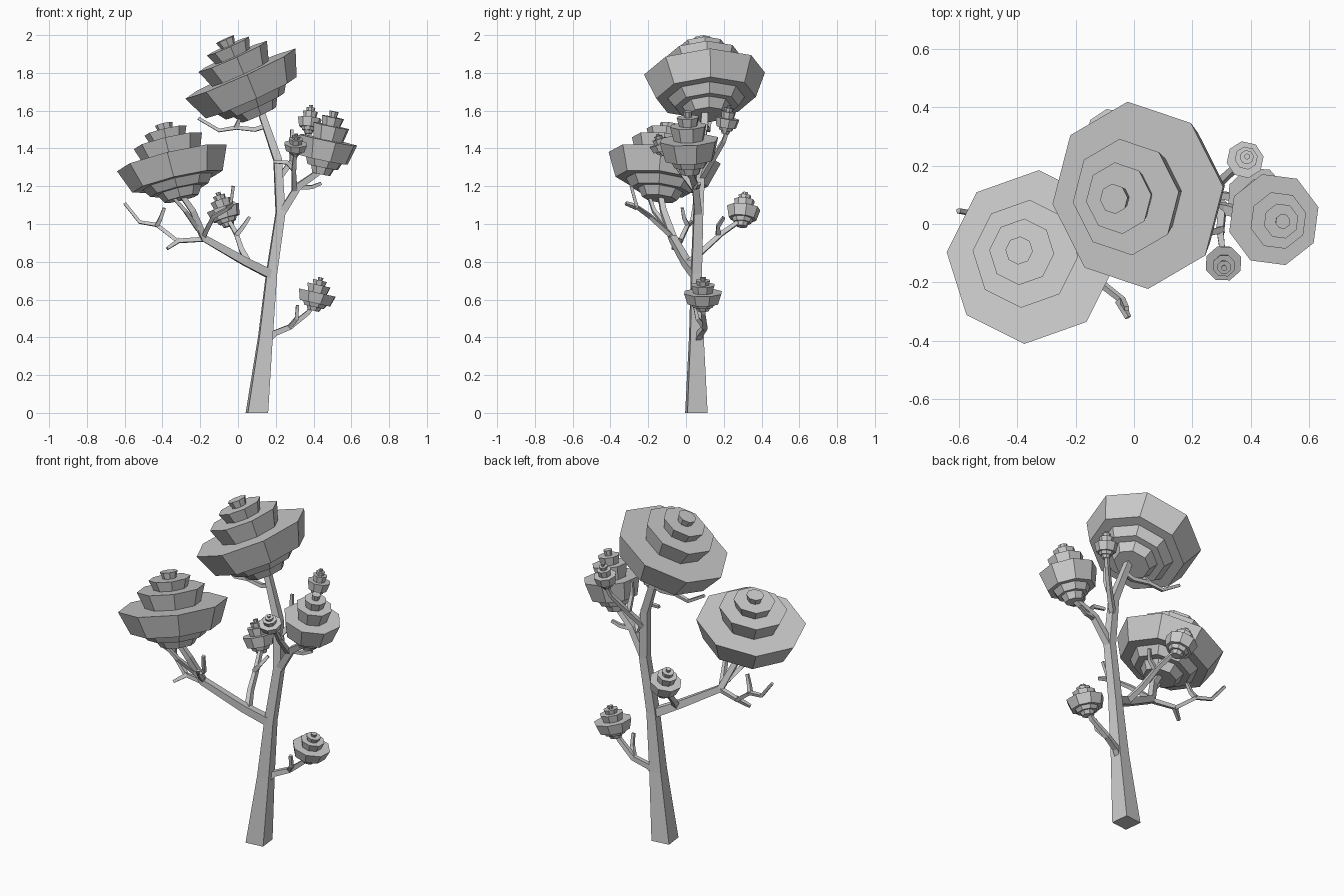
import bpy, bmesh, math
from mathutils import Vector, Matrix

cube = bpy.data.objects.get("Cube")
if cube:
    bpy.data.objects.remove(cube, do_unlink=True)

grey = bpy.data.materials.new("pale_grey")
grey.use_nodes = True
COLOUR = (0.6, 0.6, 0.6, 1)
grey.diffuse_color = COLOUR
grey.node_tree.nodes["Principled BSDF"].inputs["Base Color"].default_value = COLOUR


def finish(bm, name):
    bmesh.ops.recalc_face_normals(bm, faces=bm.faces)
    mesh = bpy.data.meshes.new(name)
    bm.to_mesh(mesh)
    bm.free()
    mesh.materials.append(grey)
    obj = bpy.data.objects.new(name, mesh)
    bpy.context.collection.objects.link(obj)
    return obj


def bridge(bm, rings):
    """Join equal rings of vertices into a closed, capped solid."""
    for a, b in zip(rings, rings[1:]):
        n = len(a)
        for i in range(n):
            bm.faces.new((a[i], a[(i + 1) % n], b[(i + 1) % n], b[i]))
    bm.faces.new(rings[0][::-1])
    bm.faces.new(rings[-1])


def branch(name, points, r0, r1, sides=4, radii=None, turn=0.9, flat_base=False):
    """Tapered faceted limb that follows a path."""
    pts = [Vector(p) for p in points]
    last = len(pts) - 1
    bm = bmesh.new()
    rings = []
    for k, p in enumerate(pts):
        t = (pts[min(k + 1, last)] - pts[max(k - 1, 0)]).normalized()
        if flat_base and k == 0:
            t = Vector((0, 0, 1))
        side = Vector((0, 1, 0)).cross(t).normalized()
        up = t.cross(side)
        r = radii[k] if radii else r0 + (r1 - r0) * k / last
        rings.append([bm.verts.new(p + r * (side * math.cos(a) + up * math.sin(a)))
                      for a in (turn + math.tau * i / sides for i in range(sides))])
    bridge(bm, rings)
    return finish(bm, name)


# Stacked tiers: bottom height, top height, bottom radius, top radius
TIERS = [(-.24, -.19, .10, .13), (-.19, -.14, .17, .205), (-.14, 0, .265, .322),
         (0, .10, .165, .20), (.10, .16, .10, .123), (.16, .20, .04, .052)]


def foliage(name, centre, axis, wide, tall, turn):
    """Eight-sided stepped crown, leaning along an axis."""
    bm = bmesh.new()
    turn = math.radians(turn)
    rings = []
    for z0, z1, r0, r1 in TIERS:
        for z, r in ((z0, r0), (z1, r1)):
            rings.append([bm.verts.new((r * wide * math.cos(a), r * wide * math.sin(a), z * tall))
                          for a in (turn + math.tau * i / 8 for i in range(8))])
    bridge(bm, rings)
    tilt = Vector((0, 0, 1)).rotation_difference(Vector(axis))
    bm.transform(Matrix.Translation(centre) @ tilt.to_matrix().to_4x4())
    return finish(bm, name)


# Trunk
branch("trunk", [(.1, .055, 0), (.145, .055, .4), (.178, .055, .74), (.225, .065, 1.06),
                 (.21, .08, 1.34), (.12, .1, 1.6)], 0, 0,
       radii=[.076, .05, .038, .034, .03, .024], flat_base=True)

# Main limbs
branch("left_of_front_limb", [(.18, .055, .73), (.04, 0, .80), (-.18, -.07, .925),
                              (-.24, -.12, 1.07), (-.31, -.14, 1.17)], .034, .018)
branch("high_side_limb", [(.225, .065, 1.05), (.32, .05, 1.2), (.42, .025, 1.27),
                          (.455, .015, 1.32)], .028, .018)
branch("low_side_limb", [(.15, .06, .38), (.19, .075, .42), (.275, .1, .455), (.37, .09, .53),
                         (.40, .09, .57)], .024, .014)
branch("rear_limb", [(.06, .01, .79), (.02, .09, .86), (-.01, .19, .95), (-.05, .29, 1.02)],
       .022, .014)
branch("upper_rear_limb", [(.215, .08, 1.24), (.29, .14, 1.34), (.355, .2, 1.44),
                           (.375, .22, 1.5)], .02, .012)
branch("upper_front_limb", [(.30, .055, 1.17), (.295, -.03, 1.28), (.305, -.11, 1.4)], .02, .012)

# Bare twigs
TWIGS = {
    "long_twig": [(-.17, -.07, .92), (-.32, -.03, .91), (-.43, .01, .995), (-.52, .03, 1.01), (-.6, .045, 1.11)],
    "long_twig_fork": [(-.43, .01, .99), (-.41, -.01, 1.03), (-.39, -.02, 1.085)],
    "long_twig_spur": [(-.31, -.03, .915), (-.375, -.07, .87)],
    "front_twig": [(-.18, -.08, .94), (-.13, -.19, 1.04), (-.04, -.26, 1.09), (-.025, -.29, 1.2)],
    "front_twig_spur": [(-.05, -.26, 1.09), (-.02, -.32, 1.11)],
    "crown_limb": [(-.21, -.09, .97), (-.28, -.17, 1.07), (-.36, -.2, 1.16)],
    "rear_twig": [(-.01, .17, .94), (.03, .17, .99), (.06, .2, 1.035)],
    "low_twig": [(.27, .1, .45), (.31, .06, .5), (.315, .045, .57)],
    "top_twig": [(.15, .095, 1.52), (.09, .1, 1.5), (-.01, .11, 1.51), (-.1, .12, 1.495), (-.21, .13, 1.56)],
    "top_twig_fork": [(-.01, .11, 1.51), (.01, .09, 1.56)],
    "high_twig": [(.32, .05, 1.195), (.39, .06, 1.195), (.44, .07, 1.215)],
    "inner_twig": [(.3, -.02, 1.28), (.26, -.03, 1.325), (.19, -.02, 1.33)],
    "upright_twig": [(.285, .135, 1.33), (.285, .1, 1.42), (.285, .1, 1.5)],
}
for name, path in TWIGS.items():
    branch(name, path, .017, .011)

# Foliage crowns
foliage("top_crown", (.013, .098, 1.796), (-.41, -.06, .91), 1, 1, 96)
foliage("wide_crown", (-.35, -.113, 1.35), (-.23, .12, .97), .93, .93, 86)
foliage("side_crown", (.478, .015, 1.445), (.2, -.04, .97), .5, .77, 15)
foliage("upper_rear_crown", (.38, .22, 1.56), (.1, .15, .97), .2, .35, 10)
foliage("upper_front_crown", (.306, -.135, 1.425), (.05, -.3, .95), .2, .27, 20)
foliage("low_crown", (.42, .09, .637), (.22, 0, .97), .33, .41, 20)
foliage("rear_crown", (-.08, .305, 1.085), (-.3, .1, .95), .28, .43, 10)
